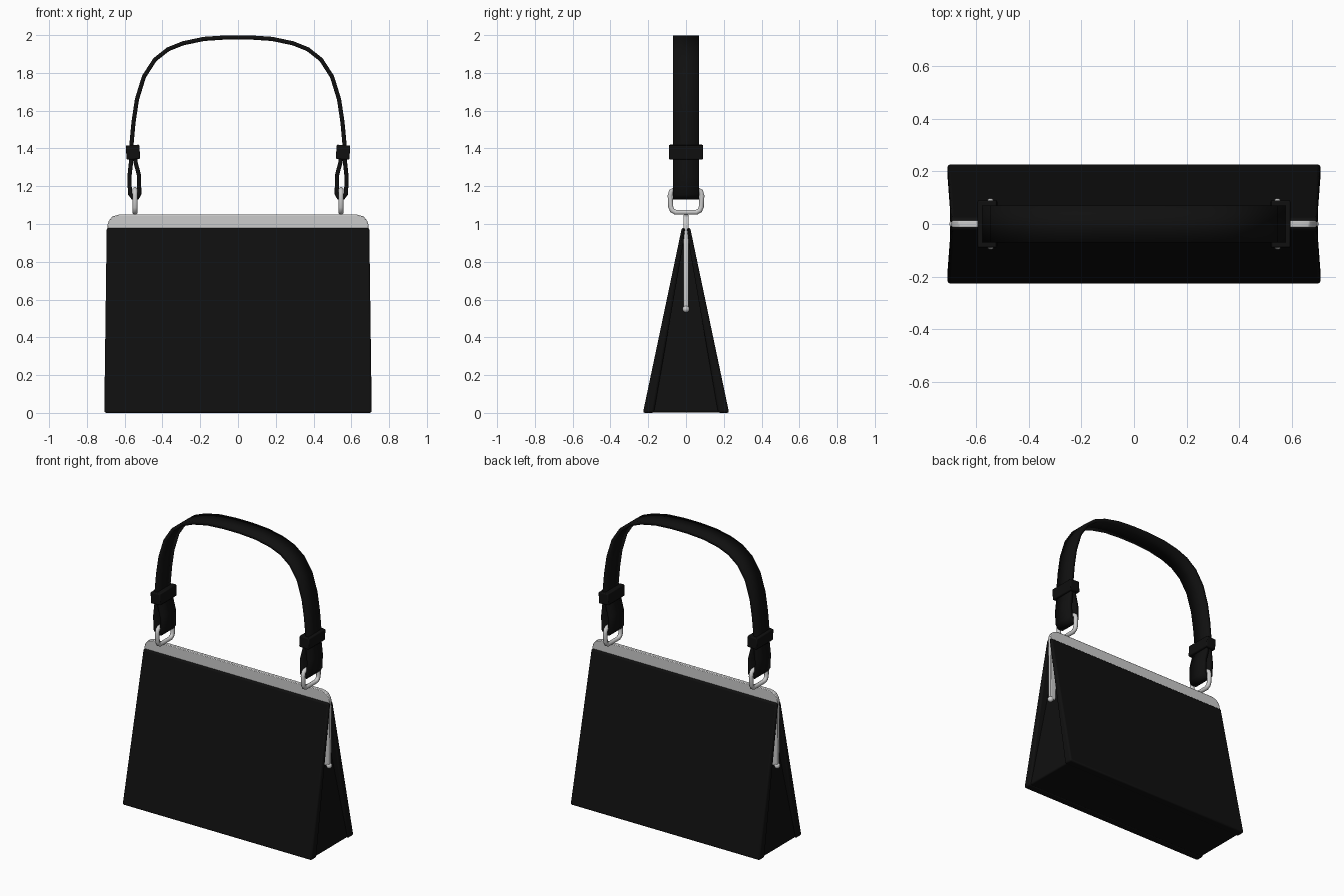
import bpy, bmesh
from mathutils import Vector

if "Cube" in bpy.data.objects:
    bpy.data.objects.remove(bpy.data.objects["Cube"])


def material(name, value):
    m = bpy.data.materials.new(name)
    m.use_nodes = True
    m.diffuse_color = (value, value, value, 1)
    m.node_tree.nodes["Principled BSDF"].inputs["Base Color"].default_value = (value, value, value, 1)
    return m


BLACK = material("black leather", 0.005)
SILVER = material("silver metal", 0.6)


def finish(name, bm, mat, bevel=0, segments=3):
    bmesh.ops.recalc_face_normals(bm, faces=bm.faces)
    me = bpy.data.meshes.new(name)
    bm.to_mesh(me)
    bm.free()
    ob = bpy.data.objects.new(name, me)
    bpy.context.collection.objects.link(ob)
    me.materials.append(mat)
    if bevel:
        mod = ob.modifiers.new("bevel", "BEVEL")
        mod.width, mod.segments = bevel, segments
    bpy.ops.object.select_all(action='DESELECT')
    ob.select_set(True)
    bpy.context.view_layer.objects.active = ob
    bpy.ops.object.shade_smooth_by_angle()
    return ob


def tapered_box(name, low, high, mat, bevel, segments=3):
    """low and high are (half x, y min, y max, z)."""
    bm = bmesh.new()
    rings = [[bm.verts.new(c) for c in ((-x, a, z), (x, a, z), (x, b, z), (-x, b, z))]
             for x, a, b, z in (low, high)]
    bm.faces.new(rings[0])
    bm.faces.new(rings[1])
    for i in range(4):
        j = (i + 1) % 4
        bm.faces.new((rings[0][i], rings[0][j], rings[1][j], rings[1][i]))
    return finish(name, bm, mat, bevel, segments)


# Bag: inner body whose ends lean inward, plus the two outer panels
tapered_box("gusset_body", (0.70, -0.22, 0.22, 0.003), (0.62, -0.012, 0.012, 0.97), BLACK, 0.01)
tapered_box("front_panel", (0.708, -0.228, -0.17, 0), (0.695, -0.022, 0.0, 0.98), BLACK, 0.015)
tapered_box("back_panel", (0.708, 0.17, 0.228, 0), (0.695, 0.0, 0.022, 0.98), BLACK, 0.015)

# Metal clasp frame: top bar with an arm down each end
half = [(0.635, 0.95), (0.65, 0.55), (0.69, 0.55), (0.692, 0.99),
        (0.685, 1.015), (0.665, 1.04), (0.63, 1.05)]
outline = half + [(-x, z) for x, z in reversed(half)]
bm = bmesh.new()
face = bm.faces.new([bm.verts.new((x, -0.013, z)) for x, z in outline])
ext = bmesh.ops.extrude_face_region(bm, geom=[face])
bmesh.ops.translate(bm, vec=(0, 0.026, 0),
                    verts=[v for v in ext["geom"] if isinstance(v, bmesh.types.BMVert)])
finish("clasp_frame", bm, SILVER, 0.004, 2)


def ring(name, x):
    pts = [(0.055, 1.062), (0.073, 1.072), (0.081, 1.09), (0.084, 1.15), (0.078, 1.172), (0.06, 1.182)]
    pts += [(-y, z) for y, z in reversed(pts)]
    cu = bpy.data.curves.new(name, 'CURVE')
    cu.dimensions = '3D'
    cu.bevel_depth, cu.bevel_resolution = 0.014, 3
    sp = cu.splines.new('POLY')
    sp.points.add(len(pts) - 1)
    for p, (y, z) in zip(sp.points, pts):
        p.co = (x, y, z, 1)
    sp.use_cyclic_u = True
    sp.use_smooth = True
    cu.materials.append(SILVER)
    bpy.context.collection.objects.link(bpy.data.objects.new(name, cu))


# Hinge knobs, strap rings and strap keepers on both sides
for side, s in (("left", 1), ("right", -1)):
    bm = bmesh.new()
    bmesh.ops.create_uvsphere(bm, u_segments=12, v_segments=8, radius=0.019)
    bmesh.ops.translate(bm, verts=bm.verts, vec=(s * 0.682, 0, 0.55))
    finish(side + "_hinge_knob", bm, SILVER)

    ring(side + "_strap_ring", s * 0.545)

    keeper = tapered_box(side + "_keeper", (0.036, -0.09, 0.09, -0.038),
                         (0.036, -0.09, 0.09, 0.038), BLACK, 0.006, 2)
    keeper.location = (s * 0.556, 0, 1.38)
    keeper.rotation_euler.y = s * 0.06

# Strap: one ribbon that loops through each ring and arches over the top
loop = [(0.545, 1.40), (0.543, 1.33), (0.525, 1.26), (0.522, 1.16), (0.532, 1.14),
        (0.558, 1.14), (0.572, 1.16), (0.575, 1.25), (0.565, 1.34)]
arch = [(0.564, 1.42), (0.553, 1.54), (0.535, 1.66), (0.498, 1.78), (0.44, 1.87),
        (0.37, 1.925), (0.29, 1.957), (0.18, 1.98), (0.06, 1.988)]
right_half = [Vector(p) for p in loop + arch]
path = right_half + [Vector((-p.x, p.y)) for p in reversed(right_half)]
bm = bmesh.new()
rows = [[bm.verts.new((p.x, y, p.y)) for y in (-0.07, 0.07)] for p in path]
for a, b in zip(rows, rows[1:]):
    bm.faces.new((a[0], a[1], b[1], b[0]))
strap = finish("strap", bm, BLACK)
solid = strap.modifiers.new("thickness", "SOLIDIFY")
solid.thickness, solid.offset = 0.022, 0
